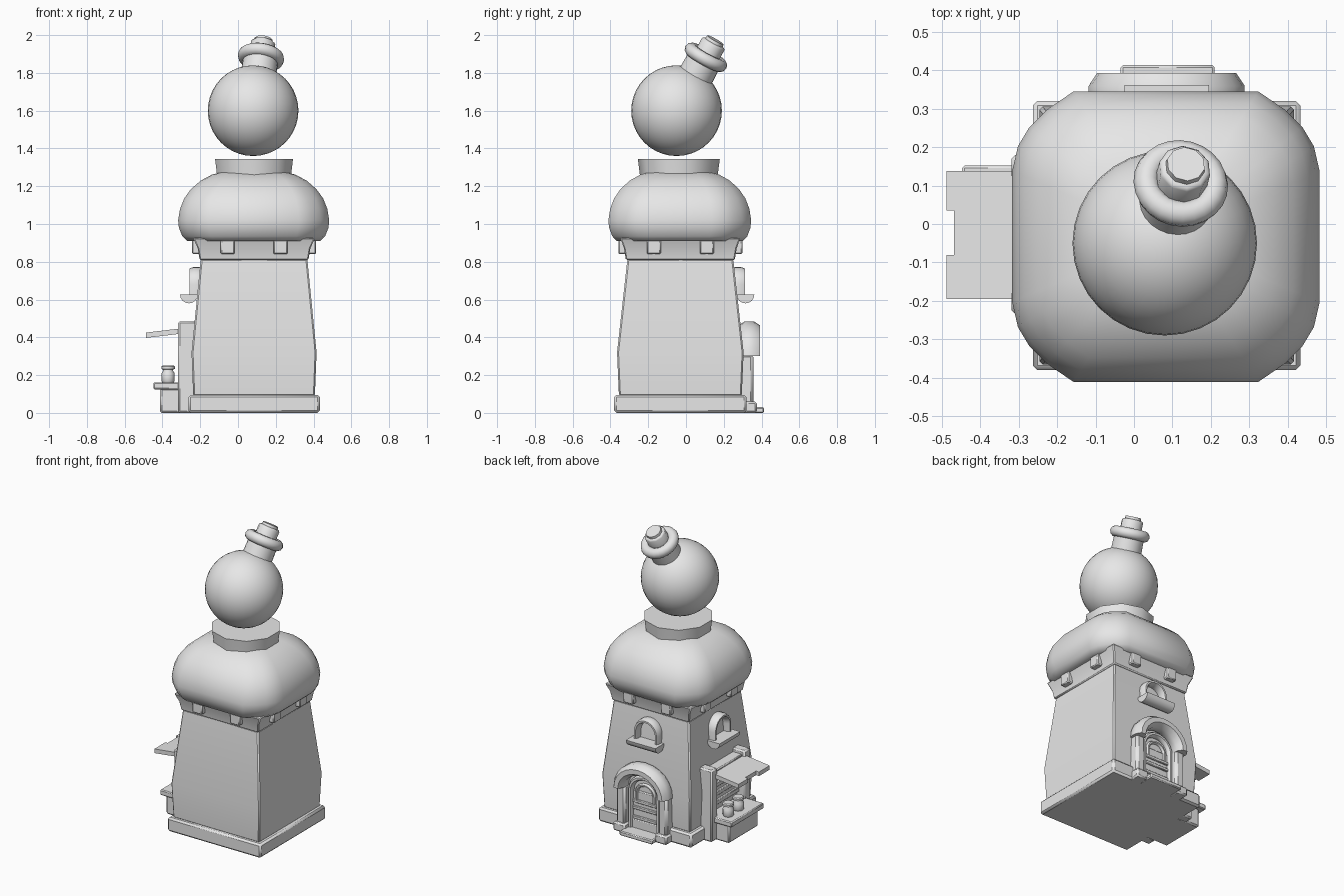
import bpy, bmesh, math
from mathutils import Matrix, Vector

if "Cube" in bpy.data.objects:
    bpy.data.objects.remove(bpy.data.objects["Cube"])

CX, CY = 0.085, -0.03          # tower axis
stone = bpy.data.materials.new("plain_grey")
stone.diffuse_color = (0.8, 0.8, 0.8, 1)
stone.use_nodes = True
stone.node_tree.nodes["Principled BSDF"].inputs["Base Color"].default_value = stone.diffuse_color


def side(n):
    """Frame of a tower side: 0 = back, 1 = left, 2 = front, 3 = right; local +y points outward."""
    return Matrix.Translation((CX, CY, 0)) @ Matrix.Rotation(n * math.pi / 2, 4, 'Z')


def finish(name, bm, mat=Matrix(), bevel=0.0, angle=40):
    bmesh.ops.recalc_face_normals(bm, faces=bm.faces)
    me = bpy.data.meshes.new(name)
    bm.to_mesh(me)
    bm.free()
    ob = bpy.data.objects.new(name, me)
    bpy.context.collection.objects.link(ob)
    me.transform(mat)
    me.materials.append(stone)
    if bevel:
        mod = ob.modifiers.new("bevel", 'BEVEL')
        mod.width = bevel
        mod.segments = 1
    bpy.ops.object.select_all(action='DESELECT')
    ob.select_set(True)
    bpy.context.view_layer.objects.active = ob
    bpy.ops.object.shade_smooth_by_angle(angle=math.radians(angle))
    return ob


def loft(name, rings, mat=Matrix(), bevel=0.0, angle=40, close=False):
    """Skin a list of equal-length point rings; cap the ends unless closed."""
    bm = bmesh.new()
    vs = [[bm.verts.new(p) for p in r] for r in rings]
    n = len(vs[0])
    pairs = list(zip(vs, vs[1:])) + ([(vs[-1], vs[0])] if close else [])
    for a, b in pairs:
        for i in range(n):
            j = (i + 1) % n
            bm.faces.new((a[i], a[j], b[j], b[i]))
    if not close:
        bm.faces.new(vs[0][::-1])
        bm.faces.new(vs[-1])
    return finish(name, bm, mat, bevel, angle)


def box(name, u, d, z, mat, bevel=0.006):
    return loft(name, [[(u[0], d[0], h), (u[1], d[0], h), (u[1], d[1], h), (u[0], d[1], h)]
                       for h in z], mat, bevel)


def square_stack(name, levels, bevel):
    return loft(name, [[(sx * w, sy * w2, z) for sx, sy in ((-1, -1), (1, -1), (1, 1), (-1, 1))]
                       for w, w2, z in levels], side(0), bevel, 30)


def turned(name, profile, mat, n=24, angle=40):
    """Lathe (radius, height) pairs about local z."""
    return loft(name, [[(r * math.cos(2 * math.pi * i / n), r * math.sin(2 * math.pi * i / n), h)
                        for i in range(n)] for r, h in profile], mat, 0, angle)


def arch(name, ru, rz, zc, z0, d, a, b, mat):
    """Rounded section (half width a, half depth b) swept up, over and down an arch."""
    path = [(ru, z0, 1, 0)] if z0 < zc else []
    for i in range(13):
        t = math.pi * i / 12
        path.append((ru * math.cos(t), zc + rz * math.sin(t), math.cos(t), math.sin(t)))
    if z0 < zc:
        path.append((-ru, z0, -1, 0))
    sec = [(math.cos(math.pi * (k + .5) / 4), math.sin(math.pi * (k + .5) / 4)) for k in range(8)]
    k = 1 / math.cos(math.pi / 8)
    return loft(name, [[(u + nu * a * k * c, d + b * k * s, z + nz * a * k * c) for c, s in sec]
                       for u, z, nu, nz in path], mat)


def half_round_sill(name, mat):
    pts = [(0.345 + 0.047 * math.cos(math.pi * i / 8), 0.627 - 0.047 * math.sin(math.pi * i / 8))
           for i in range(9)]
    return loft(name, [[(u, d, z) for d, z in pts] for u in (-0.11, 0.11)], mat)


# Tower walls
square_stack("plinth", [(0.348, 0.35, 0), (0.348, 0.35, 0.095)], 0.012)
square_stack("tower_wall", [(0.322, 0.325, 0.09), (0.331, 0.335, 0.32), (0.282, 0.28, 0.815)], 0.008)
square_stack("collar", [(0.288, 0.288, 0.81), (0.298, 0.298, 0.87), (0.322, 0.318, 0.925)], 0.006)
for n in range(4):
    for s in (-1, 1):
        box("corbel", (s * 0.14 - 0.037, s * 0.14 + 0.037), (0.25, 0.328), (0.84, 0.925), side(n))

# Bulging roof: rounded square rings
corner = [(0.4, 0.17), (0.385, 0.235), (0.355, 0.285), (0.31, 0.33), (0.24, 0.378)]
ring = (corner + [(-x, y) for x, y in corner[::-1]] + [(-x, -y) for x, y in corner]
        + [(x, -y) for x, y in corner[::-1]])
roof = [(0.8, 0.91), (0.88, 0.91), (0.945, 0.935), (0.99, 0.98), (1, 1.02), (0.975, 1.08),
        (0.92, 1.135), (0.83, 1.185), (0.7, 1.23), (0.55, 1.262), (0.3, 1.285)]
loft("roof", [[(x * s, y * s, z) for x, y in ring] for s, z in roof],
     Matrix.Translation((0.083, -0.033, 0)), 0, 50)

# Neck under the globe
turned("neck", [(0.195, 1.15), (0.205, 1.25), (0.217, 1.345)],
       Matrix.Translation((CX, -0.038, 0)) @ Matrix.Rotation(math.pi / 10, 4, 'Z'), 10, 50)

# Flask globe with tilted spout, lip and stopper
centre = Vector((0.08, -0.05, 1.6))
bm = bmesh.new()
bmesh.ops.create_uvsphere(bm, u_segments=32, v_segments=20, radius=0.24)
finish("globe", bm, Matrix.Translation(centre))
axis = Vector((0.128, 0.478, 0.869)).normalized()
tilt = Matrix.Translation(centre) @ axis.to_track_quat('Z', 'Y').to_matrix().to_4x4()
turned("spout", [(0.095, 0.19), (0.092, 0.34)], tilt)
turned("stopper", [(0.068, 0.32), (0.068, 0.405), (0.062, 0.413), (0.052, 0.415), (0.05, 0.431)],
       tilt, 10, 50)
lip = []
for i in range(24):
    t = 2 * math.pi * i / 24
    lip.append([((0.09 + 0.034 * math.cos(q)) * math.cos(t), (0.09 + 0.034 * math.cos(q)) * math.sin(t),
                 0.325 + 0.034 * math.sin(q)) for q in [math.pi * k / 5 for k in range(10)]])
loft("spout_lip", lip, tilt, close=True)

# Arched windows on the back and left
for n in (0, 1):
    arch("window_arch", 0.078, 0.078, 0.68, 0.615, 0.305, 0.014, 0.038, side(n))
    half_round_sill("window_sill", side(n))

# Doorway on the back
back = side(0)
arch("door_arch", 0.165, 0.147, 0.3, 0.3, 0.365, 0.038, 0.058, back)
for s in (-1, 1):
    def span(a, b): return tuple(sorted((s * a, s * b)))
    box("door_post", span(0.122, 0.19), (0.29, 0.387), (0.03, 0.31), back, 0.015)
    box("post_foot", span(0.112, 0.2), (0.29, 0.405), (0, 0.06), back, 0.01)
box("door_step", (-0.12, 0.125), (0.3, 0.443), (0, 0.03), back)
arch("door_frame", 0.105, 0.1, 0.28, 0.03, 0.338, 0.016, 0.024, back)
arch("door_inner_frame", 0.065, 0.06, 0.27, 0.2, 0.336, 0.01, 0.015, back)
box("door_panel", (-0.095, 0.095), (0.3, 0.341), (0.03, 0.28), back)
for z in (0.09, 0.155, 0.2):
    box("door_band", (-0.09, 0.09), (0.33, 0.352), (z, z + 0.022), back, 0.004)

# Market stall on the left
left = side(1)
for u in ((0.145, 0.21), (-0.205, -0.14)):
    box("stall_post", u, (0.3, 0.403), (0, 0.485), left, 0.01)
box("stall_beam", (-0.15, 0.15), (0.3, 0.385), (0.42, 0.46), left)
box("stall_back", (-0.15, 0.15), (0.3, 0.345), (0.1, 0.43), left)
for z in (0.2, 0.26, 0.32):
    box("stall_slat", (-0.15, 0.15), (0.34, 0.36), (z, z + 0.03), left, 0.004)
box("stall_base", (-0.15, 0.16), (0.3, 0.498), (0, 0.13), left, 0.01)
box("counter", (-0.165, 0.182), (0.3, 0.532), (0.125, 0.162), left)

# Awning board with a notch in its outer edge, sloping down and outward
outline = [(-0.165, 0.36), (0.168, 0.36), (0.168, 0.573), (0.065, 0.573), (0.065, 0.553),
           (-0.05, 0.553), (-0.05, 0.573), (-0.165, 0.573)]
loft("awning", [[(u, d, 0.397 + h + (0.573 - d) * 0.12) for u, d in outline] for h in (0, 0.028)], left)

# Jars on the counter
for y in (0.077, -0.03):
    turned("jar", [(0.03, 0.16), (0.035, 0.17), (0.035, 0.21), (0.027, 0.222), (0.027, 0.23),
                   (0.036, 0.232), (0.036, 0.245), (0.03, 0.25)], Matrix.Translation((-0.37, y, 0)), 12)
